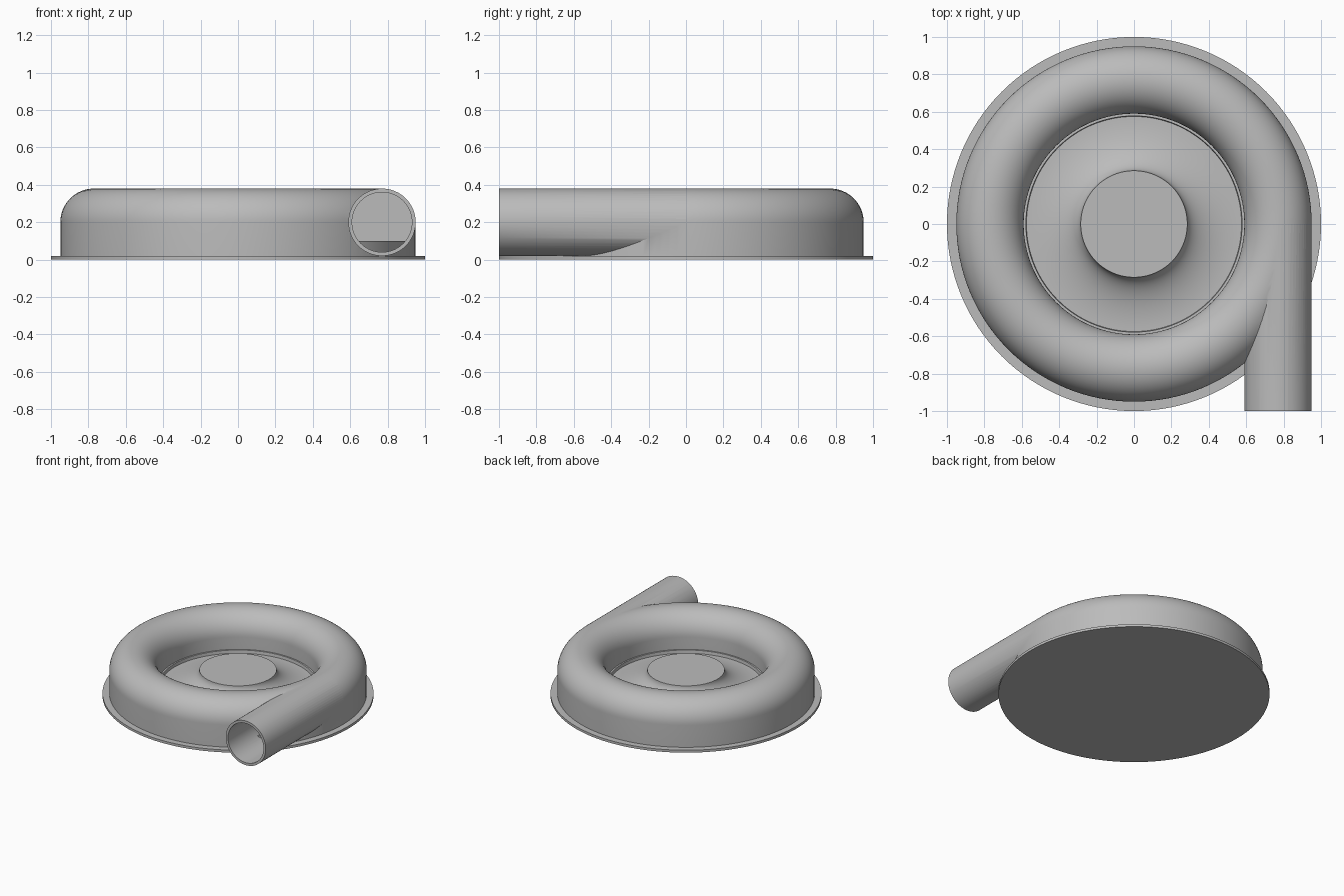
import bpy, bmesh, math
from mathutils import Matrix

cube = bpy.data.objects.get("Cube")
if cube:
    bpy.data.objects.remove(cube, do_unlink=True)

grey = bpy.data.materials.new("plain grey")
grey.use_nodes = True
colour = (0.5, 0.5, 0.5, 1)
grey.diffuse_color = colour
grey.node_tree.nodes["Principled BSDF"].inputs["Base Color"].default_value = colour

RING, MID, TUBE, WALL = 0.77, 0.2, 0.18, 0.02   # scroll centre radius, height, tube radius, wall
FLOOR, HUB_R, HUB_Z, EYE_R = 0.1, 0.285, 0.21, 0.575


def finish(bm, name):
    bmesh.ops.recalc_face_normals(bm, faces=bm.faces)
    mesh = bpy.data.meshes.new(name)
    bm.to_mesh(mesh)
    bm.free()
    mesh.materials.append(grey)
    obj = bpy.data.objects.new(name, mesh)
    bpy.context.collection.objects.link(obj)
    return obj


def revolve(name, profile, closed, steps=128):
    """Spin an (r, z) profile about the z axis."""
    bm = bmesh.new()
    verts = [bm.verts.new((r, 0, z)) for r, z in profile]
    edges = [bm.edges.new(p) for p in zip(verts, verts[1:])]
    if closed:
        edges.append(bm.edges.new((verts[-1], verts[0])))
    bmesh.ops.spin(bm, geom=verts + edges, cent=(0, 0, 0), axis=(0, 0, 1),
                   angle=math.tau, steps=steps, use_merge=True)
    bmesh.ops.remove_doubles(bm, verts=bm.verts, dist=1e-5)
    return finish(bm, name)


def pipe_solid(name, radius, y0, y1):
    """Solid cylinder along y on the scroll's centre line."""
    bm = bmesh.new()
    place = Matrix.Translation((RING, (y0 + y1) / 2, MID)) @ Matrix.Rotation(math.pi / 2, 4, "X")
    bmesh.ops.create_cone(bm, cap_ends=True, segments=64, radius1=radius, radius2=radius,
                          depth=y1 - y0, matrix=place)
    return finish(bm, name)


def scroll_profile(radius, bottom):
    """Half round top over straight sides."""
    arc = [(RING + radius * math.cos(a), MID + radius * math.sin(a))
           for a in (math.pi * i / 32 for i in range(33))]
    return [(RING + radius, bottom)] + arc + [(RING - radius, bottom)]


def smooth(obj):
    bpy.ops.object.select_all(action="DESELECT")
    obj.select_set(True)
    bpy.context.view_layer.objects.active = obj
    bpy.ops.object.shade_smooth_by_angle(angle=math.radians(30))


# Round base flange
flange = revolve("base_flange", [(0, 0), (1, 0), (1, 0.02), (0, 0.02)], False)

# Scroll housing with its tangent outlet pipe, hollowed out
housing = revolve("scroll_housing", scroll_profile(TUBE, 0.015), True)
outlet = pipe_solid("outlet_pipe_solid", TUBE, -1, 0)
cavity = revolve("scroll_cavity", scroll_profile(TUBE - WALL, -0.05), True)
bore = pipe_solid("outlet_bore", TUBE - WALL, -1.1, 0.01)
for helper, operation in ((outlet, "UNION"), (cavity, "DIFFERENCE"), (bore, "DIFFERENCE")):
    mod = housing.modifiers.new(helper.name, "BOOLEAN")
    mod.object, mod.operation, mod.solver = helper, operation, "EXACT"
bpy.context.view_layer.update()
cut = bpy.data.meshes.new_from_object(housing.evaluated_get(bpy.context.evaluated_depsgraph_get()))
housing.modifiers.clear()
housing.data = cut
for helper in (outlet, cavity, bore):
    bpy.data.objects.remove(helper, do_unlink=True)

# Inner floor, stepping down to a coved hub in the middle
drop = FLOOR - 0.025
cove = [(EYE_R - (EYE_R - HUB_R) * math.sin(a), HUB_Z - (HUB_Z - drop) * math.cos(a))
        for a in (math.pi / 2 * i / 20 for i in range(21))]
core = revolve("floor_and_hub", [(0, 0.015), (0.932, 0.015), (0.932, FLOOR), (EYE_R + 0.003, FLOOR)]
               + cove + [(0, HUB_Z)], False)

for part in (flange, housing, core):
    smooth(part)
